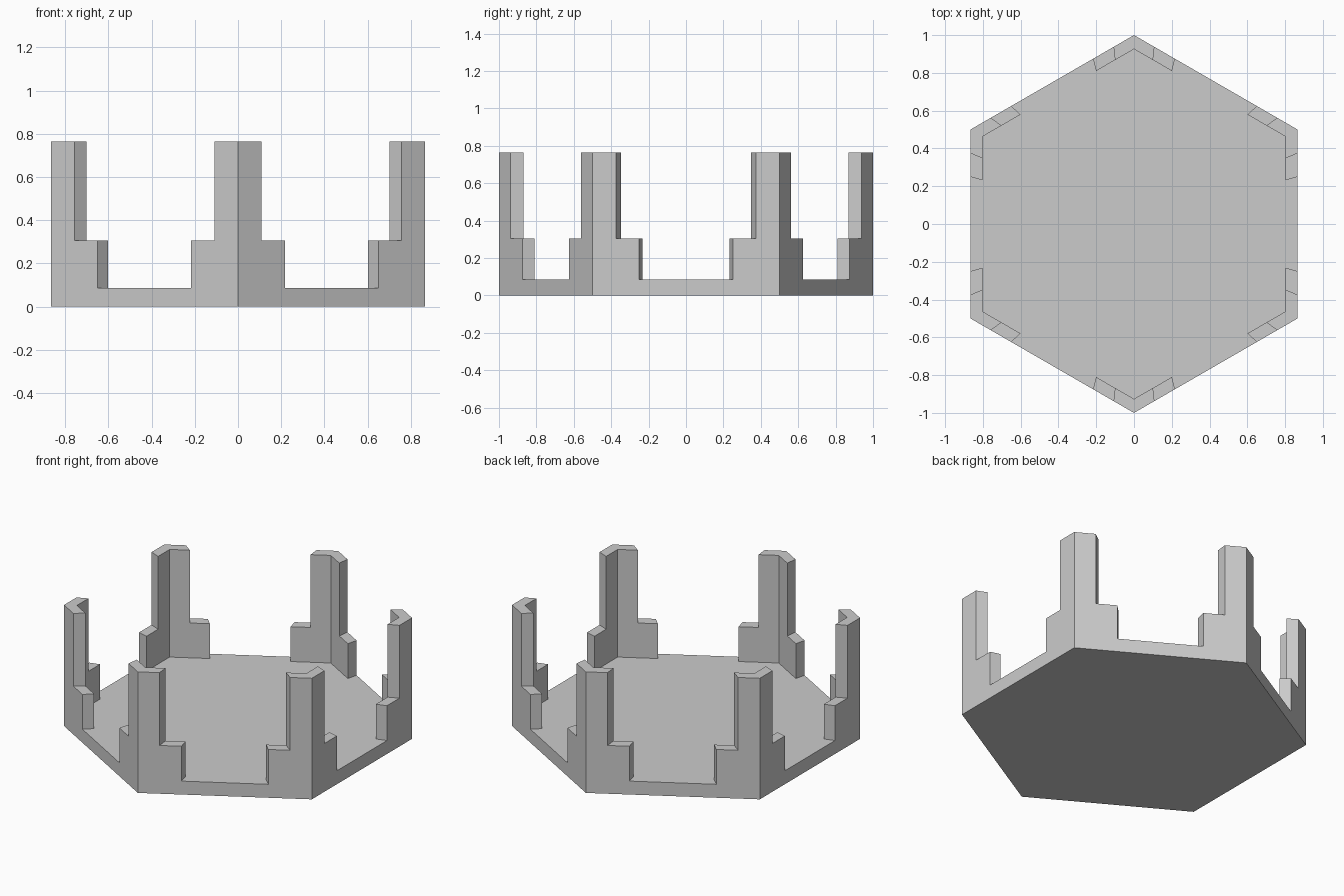
import bpy, bmesh, math
from mathutils import Vector

if "Cube" in bpy.data.objects:
    bpy.data.objects.remove(bpy.data.objects["Cube"])

INNER = 0.926                     # inner wall line as a fraction of the outer hexagon
STEPS = [0, 0.125, 0.25, 0.75, 0.875]  # wall divisions along each side
BASE_H, STEP_H, POST_H = 0.085, 0.305, 0.765

bm = bmesh.new()


def raise_faces(faces, height):
    """Extrude faces upward and return the new top faces."""
    geom = bmesh.ops.extrude_face_region(bm, geom=faces)["geom"]
    verts = [g for g in geom if isinstance(g, bmesh.types.BMVert)]
    bmesh.ops.translate(bm, verts=verts, vec=(0, 0, height))
    return [g for g in geom if isinstance(g, bmesh.types.BMFace)]


def near_corner(face, degrees):
    """True for rim cells lying within an angle of a hexagon corner."""
    c = face.calc_center_median()
    a = math.degrees(math.atan2(c.y, c.x)) - 30
    offset = abs((a + 30) % 60 - 30)
    return c.xy.length > 0.5 and offset < degrees


# Flat hexagonal plan: outer rim split into cells around a central floor
corners = [Vector((math.cos(math.radians(30 + 60 * k)),
                   math.sin(math.radians(30 + 60 * k)), 0)) for k in range(6)]
points = [corners[k].lerp(corners[(k + 1) % 6], t) for k in range(6) for t in STEPS]
outer = [bm.verts.new(p) for p in points]
inner = [bm.verts.new(p * INNER) for p in points]
n = len(points)
plan = [bm.faces.new(inner)]
for i in range(n):
    j = (i + 1) % n
    plan.append(bm.faces.new((outer[i], outer[j], inner[j], inner[i])))

# Base slab, then low steps beside each corner, then the tall corner posts
slab_top = raise_faces(plan, BASE_H)
step_top = raise_faces([f for f in slab_top if near_corner(f, 14)], STEP_H - BASE_H)
raise_faces([f for f in step_top if near_corner(f, 6)], POST_H - STEP_H)

# Clean up flat areas
bmesh.ops.recalc_face_normals(bm, faces=bm.faces)
bmesh.ops.dissolve_limit(bm, angle_limit=0.01, verts=bm.verts, edges=bm.edges)

mesh = bpy.data.meshes.new("hexagonal_tray")
bm.to_mesh(mesh)
bm.free()
tray = bpy.data.objects.new("hexagonal_tray", mesh)
bpy.context.collection.objects.link(tray)
